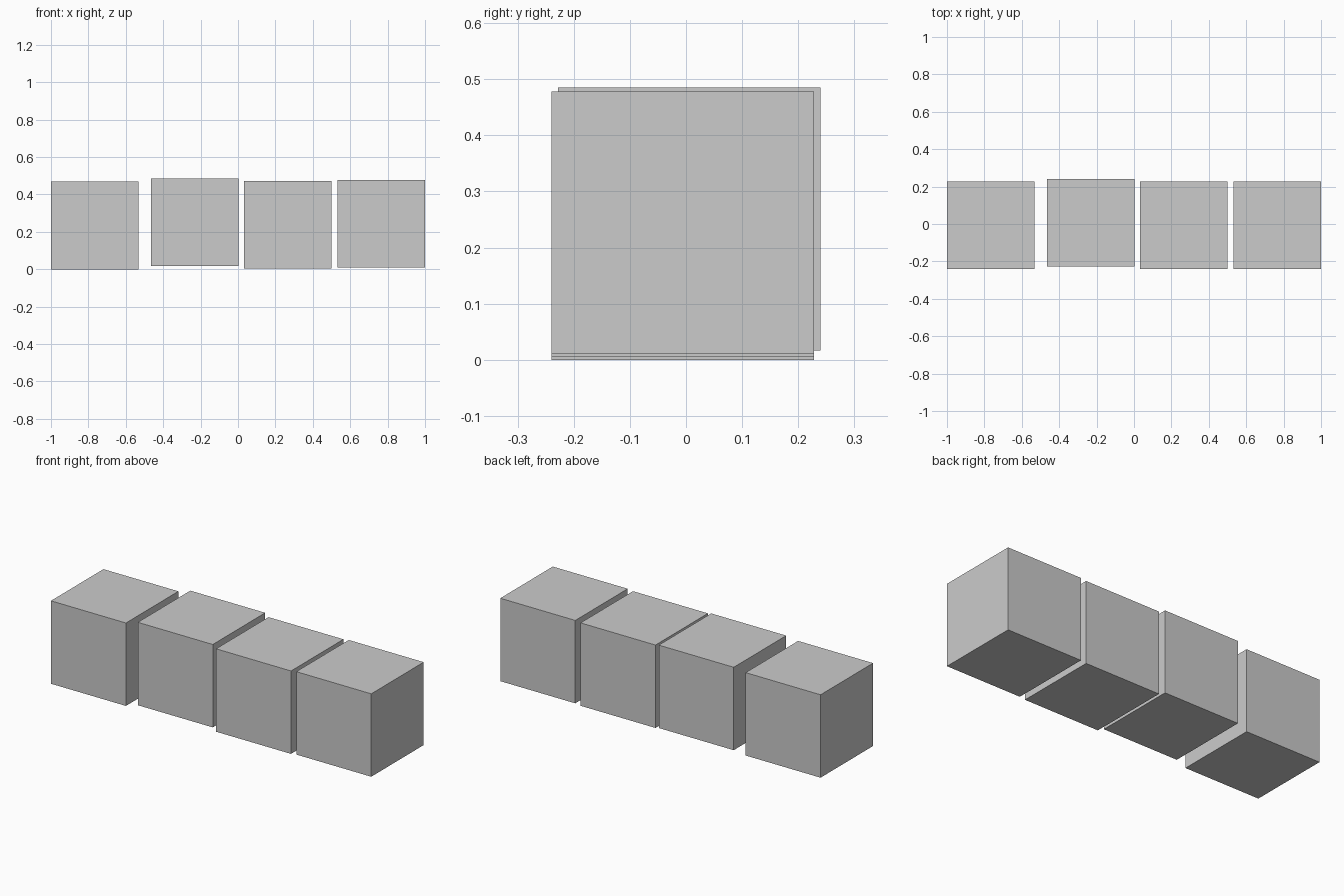
import bpy

if "Cube" in bpy.data.objects:
    bpy.data.objects.remove(bpy.data.objects["Cube"])

SIZE = 0.468

# Row of four equal blocks: name, left edge x, centre y, bottom z
blocks = [
    ("block_far_left", -1.0, -0.006, 0.0),
    ("block_mid_left", -0.466, 0.006, 0.017),
    ("block_mid_right", 0.031, -0.006, 0.005),
    ("block_far_right", 0.532, -0.006, 0.010),
]

for name, left, y, bottom in blocks:
    bpy.ops.mesh.primitive_cube_add(
        size=SIZE, location=(left + SIZE / 2, y, bottom + SIZE / 2))
    bpy.context.object.name = name
